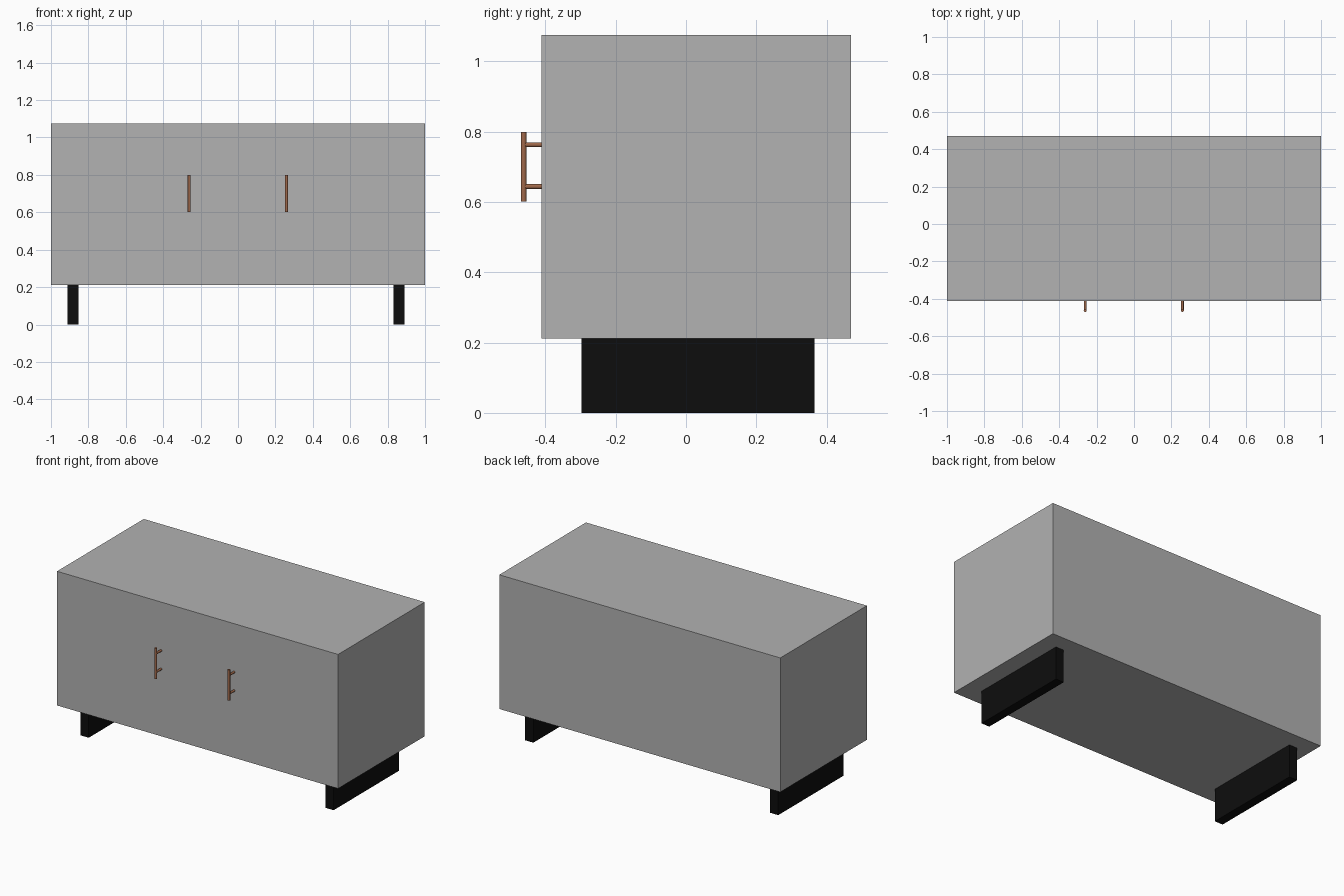
import bpy
from mathutils import Vector

cube = bpy.data.objects.get("Cube")
if cube:
    bpy.data.objects.remove(cube, do_unlink=True)


def make_material(name, color, roughness=0.5):
    mat = bpy.data.materials.new(name)
    mat.use_nodes = True
    mat.diffuse_color = (*color, 1)
    shader = mat.node_tree.nodes["Principled BSDF"]
    shader.inputs["Base Color"].default_value = (*color, 1)
    shader.inputs["Roughness"].default_value = roughness
    return mat


grey = make_material("cabinet grey", (0.445, 0.445, 0.445))
black = make_material("leg black", (0.004, 0.004, 0.004))
copper = make_material("handle copper", (0.35, 0.14, 0.07))


def box(name, low, high, mat):
    low, high = Vector(low), Vector(high)
    bpy.ops.mesh.primitive_cube_add(size=1, location=(low + high) / 2)
    obj = bpy.context.object
    obj.name = name
    obj.scale = high - low
    bpy.ops.object.transform_apply(location=False, rotation=False, scale=True)
    obj.data.materials.append(mat)
    return obj


def rod(name, start, end, radius, mat):
    start, end = Vector(start), Vector(end)
    axis = end - start
    bpy.ops.mesh.primitive_cylinder_add(
        vertices=16, radius=radius, depth=axis.length, location=(start + end) / 2,
        rotation=axis.to_track_quat("Z", "Y").to_euler())
    obj = bpy.context.object
    obj.name = name
    obj.data.materials.append(mat)
    bpy.ops.object.shade_smooth_by_angle()
    return obj


# Cabinet body
FRONT, BACK, BASE = -0.411, 0.47, 0.212
box("cabinet_body", (-1, FRONT, BASE), (1, BACK, 1.075), grey)

# Slab legs running front to back
for side, x in (("right", -0.883), ("left", 0.86)):
    box(side + "_leg", (x - 0.029, -0.298, 0), (x + 0.029, 0.365, BASE), black)

# Bar handles, each on two standoff posts
BAR_Y = -0.462
for side, x in (("right", -0.261), ("left", 0.259)):
    rod(side + "_handle_bar", (x, BAR_Y, 0.602), (x, BAR_Y, 0.8), 0.008, copper)
    for level, z in (("lower", 0.644), ("upper", 0.763)):
        rod(f"{side}_handle_{level}_post", (x, BAR_Y, z), (x, FRONT, z), 0.007, copper)
